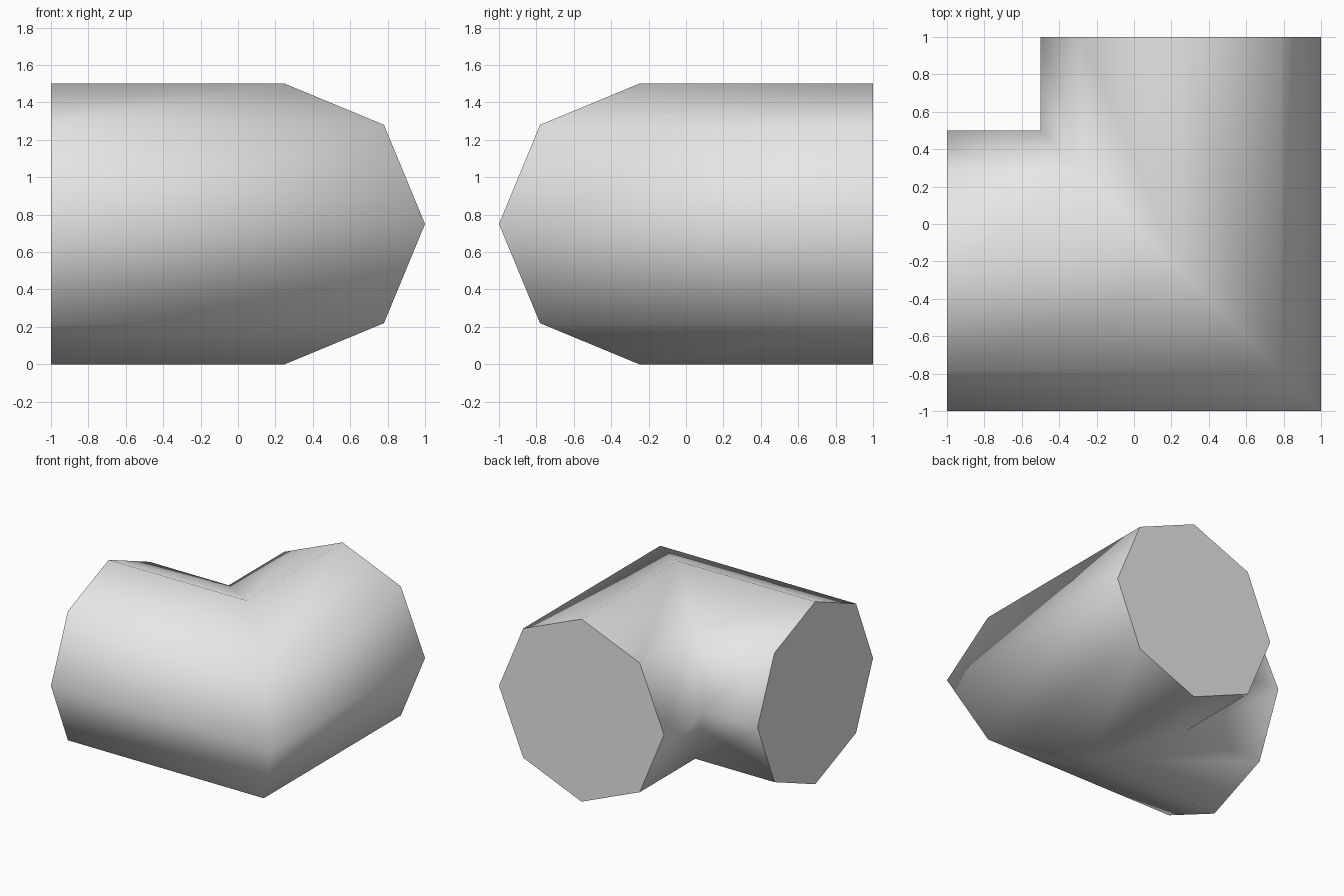
import bpy
import bmesh
from math import cos, sin, tau

SIDES = 8
RADIUS = 0.75
OFFSET = 0.25   # distance of each pipe axis from the centre

old = bpy.data.objects.get("Cube")
if old:
    bpy.data.objects.remove(old, do_unlink=True)

# Plain grey material
grey = bpy.data.materials.new("light grey")
grey.use_nodes = True
grey.diffuse_color = (0.8, 0.8, 0.8, 1)
grey.node_tree.nodes["Principled BSDF"].inputs["Base Color"].default_value = (0.8, 0.8, 0.8, 1)

bm = bmesh.new()


def ring(place):
    """Octagonal section; place maps outward distance and height to a point."""
    return [bm.verts.new(place(OFFSET + RADIUS * cos(tau * i / SIDES),
                               RADIUS + RADIUS * sin(tau * i / SIDES)))
            for i in range(SIDES)]


# Left opening, mitred bend and back opening
rings = [
    ring(lambda d, z: (-1, -d, z)),
    ring(lambda d, z: (d, -d, z)),
    ring(lambda d, z: (d, 1, z)),
]

# Smooth pipe walls
for a, b in zip(rings, rings[1:]):
    for i in range(SIDES):
        j = (i + 1) % SIDES
        bm.faces.new((a[i], b[i], b[j], a[j])).smooth = True

# Flat end caps with crisp rims
for end in (rings[0], rings[-1]):
    cap = bm.faces.new(end)
    for edge in cap.edges:
        edge.smooth = False

bmesh.ops.recalc_face_normals(bm, faces=bm.faces)
mesh = bpy.data.meshes.new("pipe_elbow")
bm.to_mesh(mesh)
bm.free()
mesh.materials.append(grey)
elbow = bpy.data.objects.new("pipe_elbow", mesh)
bpy.context.collection.objects.link(elbow)
